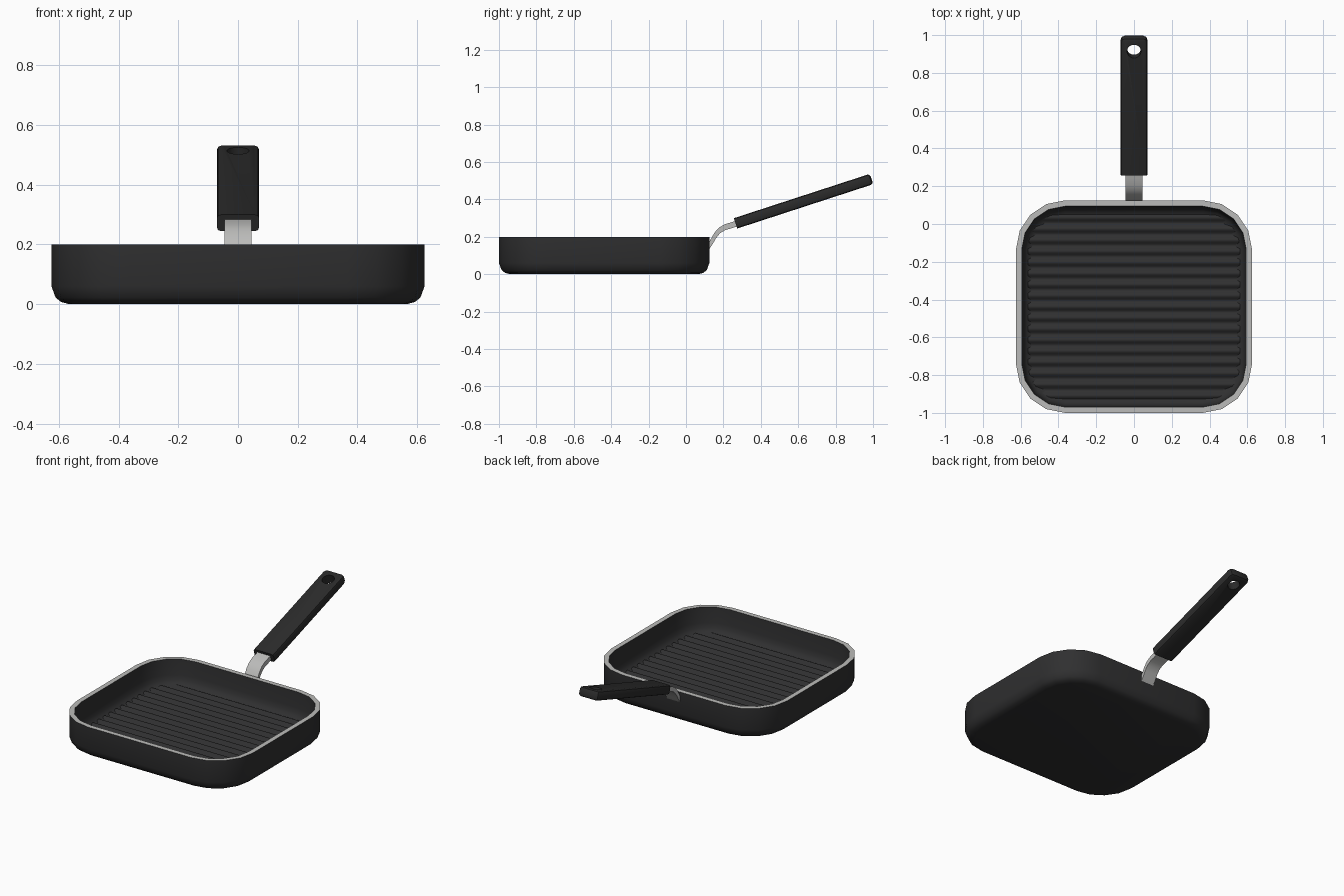
import bpy, bmesh, math
from mathutils import Matrix, Vector

if "Cube" in bpy.data.objects:
    bpy.data.objects.remove(bpy.data.objects["Cube"])


def mat(name, r, g, b):
    m = bpy.data.materials.new(name)
    m.diffuse_color = (r, g, b, 1)
    m.use_nodes = True
    m.node_tree.nodes["Principled BSDF"].inputs["Base Color"].default_value = m.diffuse_color
    return m


PAN = mat("charcoal_coating", 0.029, 0.029, 0.030)
GRIP = mat("black_grip", 0.024, 0.024, 0.024)
STEEL = mat("bare_steel", 0.50, 0.50, 0.49)
CY, HX, HY, R = -0.4375, 0.625, 0.5625, 0.26   # pan centre, half sizes, corner radius


def finish(bm, name, mats, angle=35):
    bmesh.ops.recalc_face_normals(bm, faces=bm.faces)
    me = bpy.data.meshes.new(name)
    bm.to_mesh(me)
    bm.free()
    ob = bpy.data.objects.new(name, me)
    bpy.context.collection.objects.link(ob)
    for m in mats:
        me.materials.append(m)
    bpy.ops.object.select_all(action='DESELECT')
    ob.select_set(True)
    bpy.context.view_layer.objects.active = ob
    if angle:
        bpy.ops.object.shade_smooth_by_angle(angle=math.radians(angle))
    return ob


def ring(bm, inset, z, seg=4):
    """Rounded rectangle of the pan outline, moved inwards."""
    r = R - inset
    out = []
    for q, (sx, sy) in enumerate(((1, 1), (-1, 1), (-1, -1), (1, -1))):
        for i in range(seg + 1):
            a = math.pi / 2 * (q + i / seg)
            out.append(bm.verts.new((sx * (HX - R) + r * math.cos(a),
                                     CY + sy * (HY - R) + r * math.sin(a), z)))
    return out


# pan body: outer wall, bare rim, inner wall and floor
bm = bmesh.new()
profile = [(0.06, 0.0), (0.033, 0.007), (0.014, 0.022), (0.0, 0.06), (0.0, 0.2),
           (0.031, 0.2), (0.036, 0.10), (0.042, 0.07), (0.056, 0.048), (0.085, 0.035)]
rings = [ring(bm, i, z) for i, z in profile]
n = len(rings[0])
for k, (a, b) in enumerate(zip(rings, rings[1:])):
    for i in range(n):
        j = (i + 1) % n
        f = bm.faces.new((a[i], a[j], b[j], b[i]))
        f.material_index = 1 if k == 4 else 0
bm.faces.new(rings[0])
bm.faces.new(rings[-1])
finish(bm, "pan_body", [PAN, STEEL], 50)

# grill ridges: a wavy sheet clipped to the floor outline
bm = bmesh.new()
inset, ridges, per = 0.064, 17, 8
hx, hy, r = HX - inset, HY - inset, R - inset
prev = None
for k in range(ridges * per + 1):
    v = -hy + 2 * hy * k / (ridges * per)
    d = max(0, abs(v) - (hy - r))
    w = hx - r + math.sqrt(max(0, r * r - d * d))
    z = 0.044 - 0.008 * math.cos(2 * math.pi * k / per)
    row = [bm.verts.new((s * w, CY + v, z)) for s in (-1, 1)]
    if prev:
        bm.faces.new((prev[0], prev[1], row[1], row[0]))
    prev = row
ob = finish(bm, "grill_ridges", [PAN], 60)
if ob.data.polygons[0].normal.z < 0:
    ob.data.flip_normals()

# steel neck: curved flat strip from the wall into the grip
bm = bmesh.new()
upper = [(0.118, 0.160), (0.135, 0.192), (0.152, 0.222), (0.175, 0.248),
         (0.205, 0.266), (0.24, 0.277), (0.30, 0.297)]
lower = [(0.118, 0.125), (0.142, 0.160), (0.160, 0.192), (0.182, 0.219),
         (0.210, 0.236), (0.245, 0.246), (0.31, 0.268)]
rows = [[bm.verts.new((x, *p)) for x, p in ((-0.046, u), (0.046, u), (0.046, l), (-0.046, l))]
        for u, l in zip(upper, lower)]
for a, b in zip(rows, rows[1:]):
    for i in range(4):
        j = (i + 1) % 4
        bm.faces.new((a[i], a[j], b[j], b[i]))
bm.faces.new(rows[0])
bm.faces.new(rows[-1])
finish(bm, "neck", [STEEL])

# grip: bevelled bar, tilted, with a hanging hole
start, end = Vector((0, 0.265, 0.272)), Vector((0, 0.992, 0.509))
length = (end - start).length
tilt = (Matrix.Translation((start + end) / 2)
        @ Matrix.Rotation(math.atan2(end.z - start.z, end.y - start.y), 4, 'X'))
bm = bmesh.new()
bmesh.ops.create_cube(bm, size=1, matrix=Matrix.Diagonal((0.142, length, 0.058, 1)))
ends = [e for e in bm.edges if all(v.co.y > 0 for v in e.verts)
        and abs(e.verts[0].co.z - e.verts[1].co.z) > 0.01]
bmesh.ops.bevel(bm, geom=ends, offset=0.022, segments=2, profile=0.5, affect='EDGES')
edges = [e for e in bm.edges if abs(e.verts[0].co.z - e.verts[1].co.z) < 1e-4
         and max(v.co.y for v in e.verts) > -length / 2 + 0.01]
bmesh.ops.bevel(bm, geom=edges, offset=0.014, segments=2, profile=0.5, affect='EDGES')
bm.transform(tilt)
grip = finish(bm, "grip", [GRIP], 0)

bm = bmesh.new()
bmesh.ops.create_cone(bm, cap_ends=True, segments=20, radius1=0.037, radius2=0.037, depth=0.3,
                      matrix=tilt @ Matrix.Translation((0, length / 2 - 0.073, 0)))
cutter = finish(bm, "hole_cutter", [GRIP], 0)
cutter.hide_render = True
bpy.ops.object.select_all(action='DESELECT')
grip.select_set(True)
bpy.context.view_layer.objects.active = grip
mod = grip.modifiers.new("hole", 'BOOLEAN')
mod.object = cutter
mod.operation = 'DIFFERENCE'
mod.solver = 'EXACT'
bpy.ops.object.modifier_apply(modifier=mod.name)
bpy.data.objects.remove(cutter)
bpy.ops.object.shade_smooth_by_angle(angle=math.radians(30))
